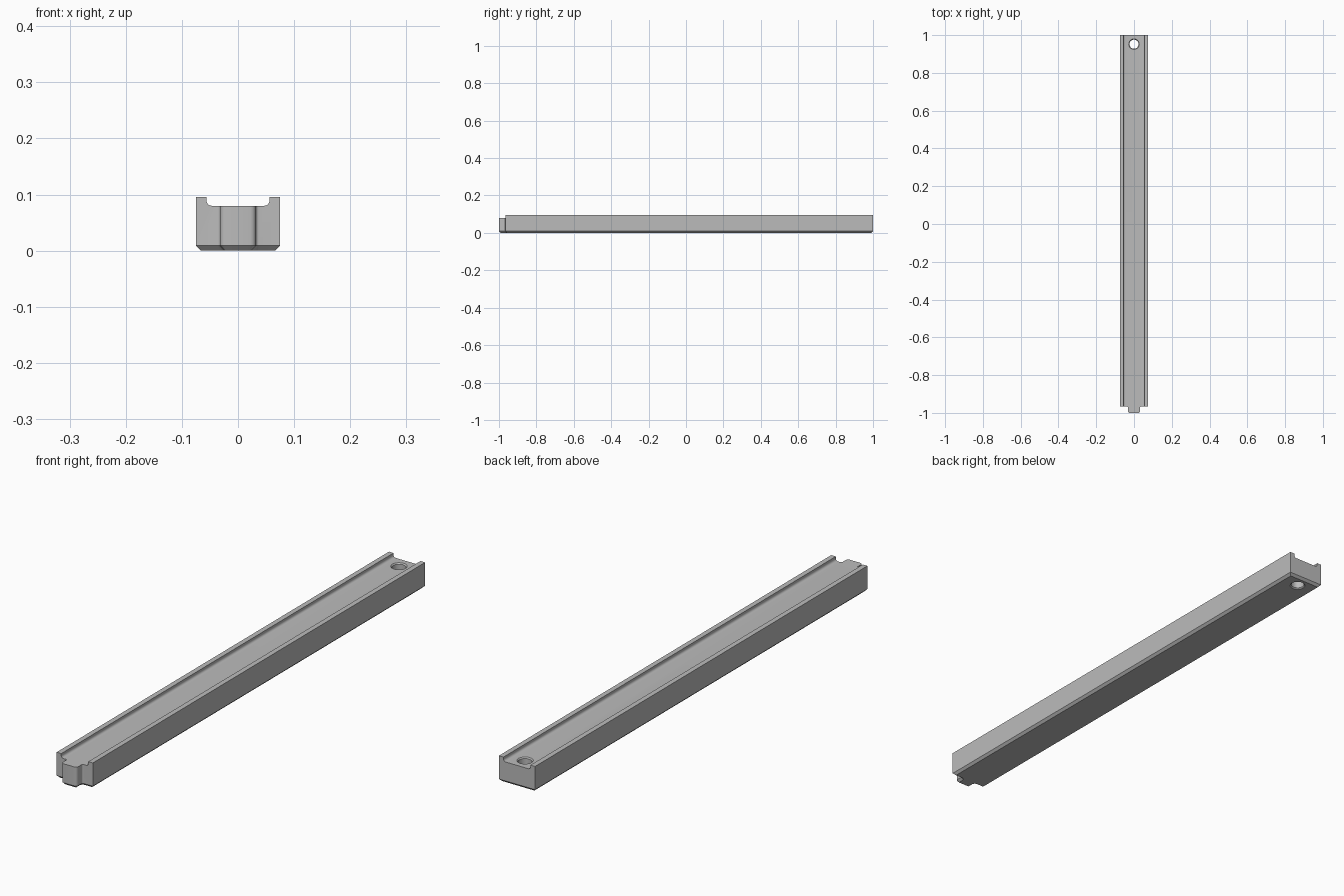
import bpy, bmesh, math
from mathutils import Matrix

cube = bpy.data.objects.get("Cube")
if cube:
    bpy.data.objects.remove(cube, do_unlink=True)

HALF_W, HEIGHT, FLOOR = 0.075, 0.096, 0.08
SHOULDER, TONGUE = -0.966, 0.032
CHAMFER = 0.009

grey = bpy.data.materials.new("plain_grey")
grey.use_nodes = True
grey.diffuse_color = (0.5, 0.5, 0.5, 1)
grey.node_tree.nodes["Principled BSDF"].inputs["Base Color"].default_value = (0.5, 0.5, 0.5, 1)


def make_object(name, bm):
    bmesh.ops.recalc_face_normals(bm, faces=bm.faces)
    mesh = bpy.data.meshes.new(name)
    bm.to_mesh(mesh)
    bm.free()
    mesh.materials.append(grey)
    obj = bpy.data.objects.new(name, mesh)
    bpy.context.collection.objects.link(obj)
    return obj


def prism(points, direction):
    """Extrude a closed outline along a vector."""
    bm = bmesh.new()
    face = bm.faces.new([bm.verts.new(p) for p in points])
    new = bmesh.ops.extrude_face_region(bm, geom=[face])["geom"]
    bmesh.ops.translate(bm, vec=direction,
                        verts=[v for v in new if isinstance(v, bmesh.types.BMVert)])
    return bm


def round_uprights(bm, y, radius):
    """Round the upright tongue edges found at one depth."""
    edges = [e for e in bm.edges
             if all(abs(v.co.y - y) < 1e-4 and abs(abs(v.co.x) - TONGUE) < 1e-4 for v in e.verts)
             and abs(e.verts[0].co.z - e.verts[1].co.z) > 0.01]
    bmesh.ops.bevel(bm, geom=edges, offset=radius, segments=4, profile=0.5, affect='EDGES')


# Bar with the end tongue, rounded uprights and chamfered underside
half = [(HALF_W, 1), (HALF_W, SHOULDER), (TONGUE, SHOULDER), (TONGUE, -1)]
outline = half + [(-x, y) for x, y in reversed(half)]
bm = prism([(x, y, 0) for x, y in outline], (0, 0, HEIGHT))
round_uprights(bm, -1, 0.01)
round_uprights(bm, SHOULDER, 0.005)
bottom = [e for e in bm.edges if all(v.co.z < 1e-5 for v in e.verts)]
bmesh.ops.bevel(bm, geom=bottom, offset=CHAMFER, segments=1, affect='EDGES')
bar = make_object("channel_bar", bm)

# Channel cutter with filleted floor corners
wall, fillet = 0.056, 0.009
side = [(wall, HEIGHT + 0.05)]
for i in range(6):
    a = math.radians(i * 18)
    side.append((wall - fillet + fillet * math.cos(a), FLOOR + fillet - fillet * math.sin(a)))
profile = side + [(-x, z) for x, z in reversed(side)]
channel = make_object("channel_cutter", prism([(x, -0.98, z) for x, z in profile], (0, 2.1, 0)))

# Flat cutter that brings the tongue down to the channel floor
bm = bmesh.new()
bmesh.ops.create_cube(bm, size=1, matrix=Matrix.Translation((0, SHOULDER - 0.05, FLOOR + 0.05))
                      @ Matrix.Diagonal((0.3, 0.1, 0.1, 1)))
step = make_object("tongue_cutter", bm)


# Hole cutter with a slight countersink at each end
def cone(name, r_low, r_high, z_low, z_high):
    bm = bmesh.new()
    bmesh.ops.create_cone(bm, cap_ends=True, segments=32, radius1=r_low, radius2=r_high,
                          depth=z_high - z_low,
                          matrix=Matrix.Translation((0, 0.952, (z_low + z_high) / 2)))
    return make_object(name, bm)


cutters = [channel, step,
           cone("hole_cutter", 0.024, 0.024, -0.05, 0.15),
           cone("lower_countersink_cutter", 0.032, 0.022, -0.004, 0.006),
           cone("upper_countersink_cutter", 0.022, 0.032, FLOOR - 0.006, FLOOR + 0.004)]

for cutter in cutters:
    cutter.hide_render = True
    cutter.hide_viewport = True
    cutter.display_type = 'WIRE'
    mod = bar.modifiers.new(cutter.name, 'BOOLEAN')
    mod.operation = 'DIFFERENCE'
    mod.solver = 'EXACT'
    mod.object = cutter

# Apply the cuts and shade the rounded parts smoothly
bpy.ops.object.select_all(action='DESELECT')
bar.select_set(True)
bpy.context.view_layer.objects.active = bar
for mod in list(bar.modifiers):
    bpy.ops.object.modifier_apply(modifier=mod.name)
for cutter in cutters:
    bpy.data.objects.remove(cutter, do_unlink=True)
bpy.ops.object.shade_smooth_by_angle(angle=math.radians(30))
